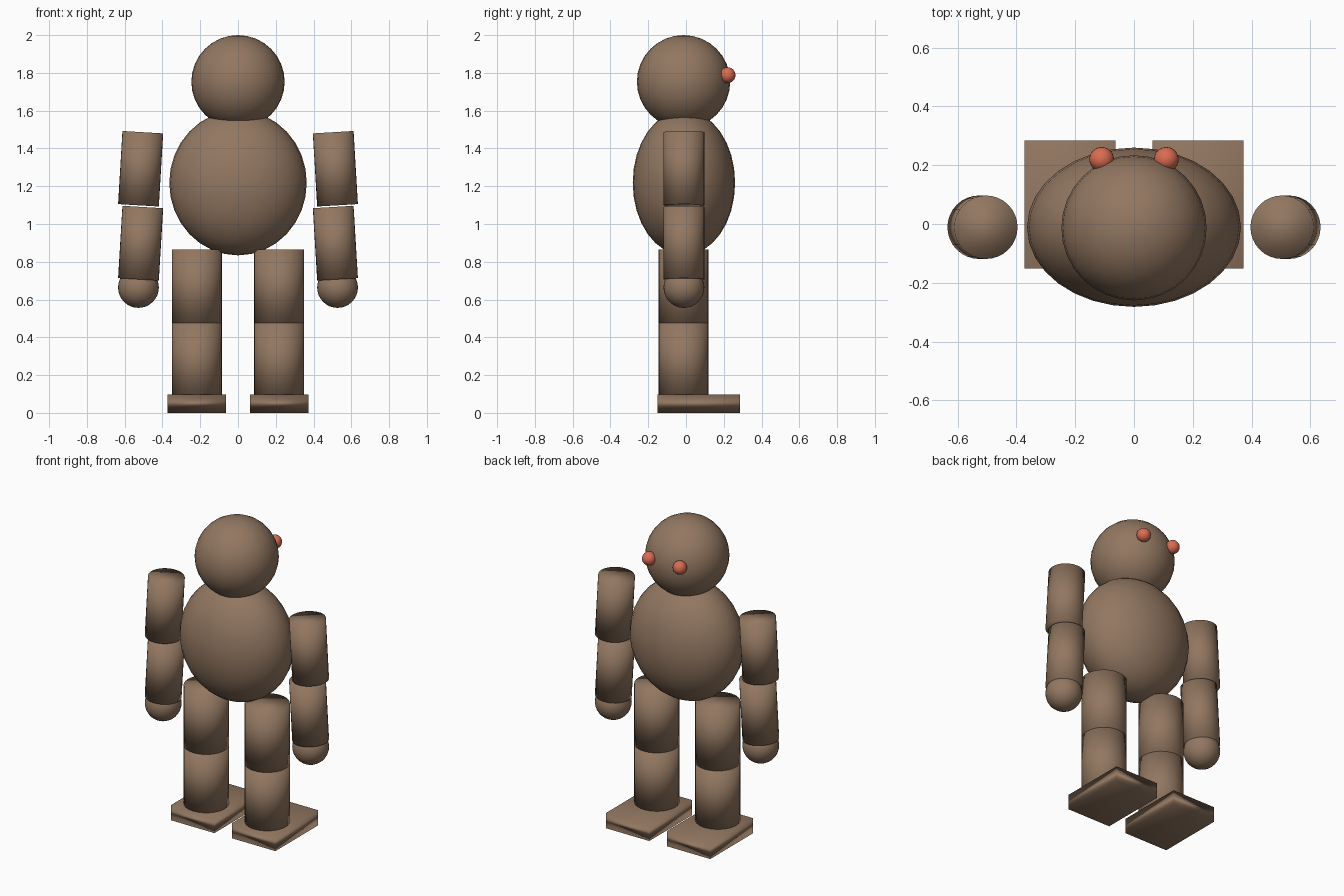
import bpy
from mathutils import Vector

if "Cube" in bpy.data.objects:
    bpy.data.objects.remove(bpy.data.objects["Cube"])


def material(name, rgb):
    m = bpy.data.materials.new(name)
    m.diffuse_color = (*rgb, 1)
    m.use_nodes = True
    m.node_tree.nodes["Principled BSDF"].inputs["Base Color"].default_value = m.diffuse_color
    return m


BROWN = material("warm_brown", (0.29, 0.185, 0.12))
CORAL = material("coral_red", (0.70, 0.15, 0.085))
Y = -0.011  # depth of the body axis


def finish(name, mat):
    ob = bpy.context.object
    ob.name = name
    ob.data.materials.append(mat)
    bpy.ops.object.shade_smooth()  # fully smooth, soft-shaded edges included
    return ob


def ball(name, loc, scale, mat=BROWN, seg=32, rings=16):
    bpy.ops.mesh.primitive_uv_sphere_add(segments=seg, ring_count=rings, radius=1, location=loc)
    bpy.context.object.scale = scale
    return finish(name, mat)


def limb(name, bottom, top, r):
    a, b = Vector(bottom), Vector(top)
    bpy.ops.mesh.primitive_cylinder_add(vertices=32, radius=r, depth=(b - a).length,
                                        location=(a + b) / 2)
    bpy.context.object.rotation_euler = (b - a).to_track_quat('Z', 'Y').to_euler()
    return finish(name, BROWN)


# Torso and head
ball("torso", (0, Y, 1.218), (0.364, 0.271, 0.384), seg=32)
ball("head", (0, Y - 0.002, 1.753), (0.247, 0.247, 0.247))

for side, s in (("left", -1), ("right", 1)):
    # Eyes
    ball(side + "_eye", (s * 0.11, 0.22, 1.788), (0.042, 0.042, 0.042), CORAL, 24, 12)
    # Arms, each half leaning slightly outward towards its lower end
    limb(side + "_upper_arm", (s * 0.527, Y, 1.099), (s * 0.504, Y, 1.486), 0.108)
    limb(side + "_forearm", (s * 0.527, Y, 0.707), (s * 0.504, Y, 1.09), 0.108)
    ball(side + "_hand", (s * 0.527, Y, 0.664), (0.108, 0.108, 0.108))
    # Legs
    limb(side + "_thigh", (s * 0.218, Y - 0.002, 0.475), (s * 0.218, Y - 0.002, 0.865), 0.132)
    limb(side + "_shin", (s * 0.218, Y - 0.002, 0.08), (s * 0.218, Y - 0.002, 0.475), 0.132)
    # Foot slab
    bpy.ops.mesh.primitive_cube_add(size=1, location=(s * 0.218, 0.067, 0.049))
    bpy.context.object.scale = (0.31, 0.436, 0.098)
    finish(side + "_foot", BROWN)
